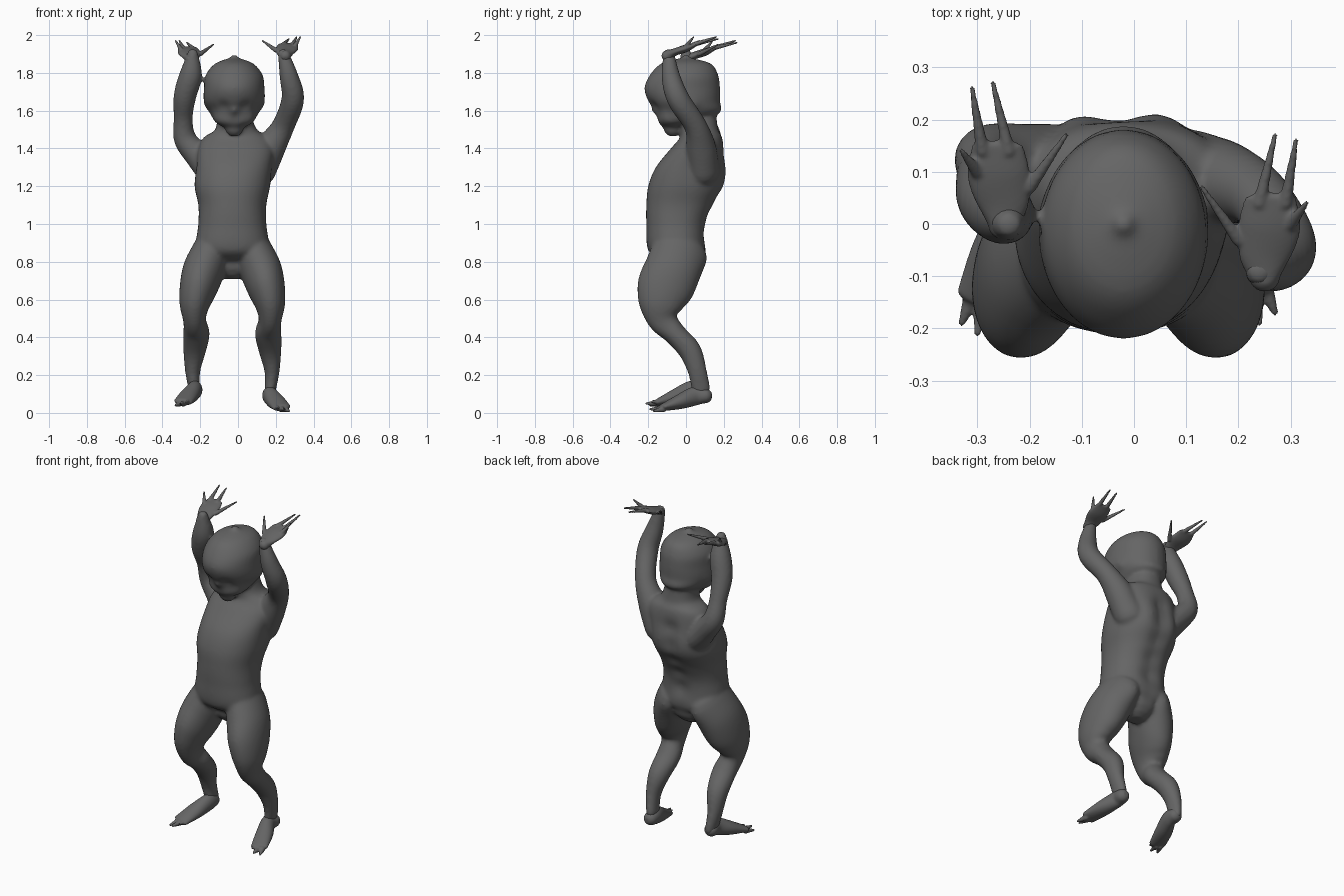
import bpy, bmesh, math
from mathutils import Vector

cube = bpy.data.objects.get("Cube")
if cube:
    bpy.data.objects.remove(cube)

GREY = (.13, .13, .13, 1)
skin = bpy.data.materials.new("dark grey skin")
skin.use_nodes = True
skin.diffuse_color = GREY
skin.node_tree.nodes["Principled BSDF"].inputs["Base Color"].default_value = GREY

SEGMENTS, STEPS = 40, 6
MIDDLE = -.03  # the body's own centre line, seen from the front


def spline(rows):
    """Smooth curve through rows of (x, y, z, half width, half depth)."""
    curve = []
    for index in range(len(rows) - 1):
        before, start, end = rows[max(index - 1, 0)], rows[index], rows[index + 1]
        after = rows[min(index + 2, len(rows) - 1)]
        for step in range(STEPS):
            t = step / STEPS
            curve.append([b + t / 2 * (c - a + t * (2 * a - 5 * b + 4 * c - d + t * (3 * b - 3 * c + d - a)))
                          for a, b, c, d in zip(before, start, end, after)])
    return curve + [list(rows[-1])]


def dome(ring, sign):
    """Shrinking rings that round off the end of a tube."""
    centre, along, across, depth, wide, deep = ring
    angles = [math.pi / 2 * part / 4 for part in (1, 2, 3)]
    return [(centre + along * sign * min(wide, deep) * math.sin(angle), along, across, depth,
             wide * math.cos(angle), deep * math.cos(angle)) for angle in angles]


def loft(bm, rows, flat=False, box=1):
    """Closed tube of oval rings; flat keeps the rings level, box squares them."""
    rows = spline(rows)
    points = [Vector(row[:3]) for row in rows]
    rings = []
    for index, row in enumerate(rows):
        following = points[min(index + 1, len(points) - 1)]
        along = (following - points[max(index - 1, 0)]).normalized()
        if flat:
            along = Vector((0, 0, 1))
        across = (Vector((1, 0, 0)) - along * along.x).normalized()
        rings.append((points[index], along, across, along.cross(across), row[3], row[4]))
    rings = dome(rings[0], -1)[::-1] + rings + dome(rings[-1], 1)

    def power(value):
        return math.copysign(abs(value) ** box, value)

    loops = []
    angles = [math.tau * k / SEGMENTS for k in range(SEGMENTS)]
    for centre, along, across, depth, wide, deep in rings:
        loops.append([bm.verts.new(centre + across * wide * power(math.cos(angle))
                                   + depth * deep * power(math.sin(angle))) for angle in angles])
    for low, high in zip(loops, loops[1:]):
        for k in range(SEGMENTS):
            n = (k + 1) % SEGMENTS
            bm.faces.new((low[k], low[n], high[n], high[k]))
    bm.faces.new(loops[0][::-1])
    bm.faces.new(loops[-1])


def place(rows, side, shift):
    """Mirror rows to one side and move them."""
    dx, dy, dz = shift
    return [(side * x + dx, y + dy, z + dz, *size) for x, y, z, *size in rows]


def push(bm, centre, radius, offset):
    """Soft sculpting stroke."""
    for vert in bm.verts:
        distance = (vert.co - Vector(centre)).length / radius
        if distance < 3:
            vert.co += Vector(offset) * math.exp(-distance * distance)


def finish(bm, name, voxel, smooth):
    """Turn the lofts into one soft fused object."""
    bmesh.ops.recalc_face_normals(bm, faces=bm.faces)
    mesh = bpy.data.meshes.new(name)
    bm.to_mesh(mesh)
    bm.free()
    mesh.materials.append(skin)
    mesh.shade_smooth()
    obj = bpy.data.objects.new(name, mesh)
    bpy.context.collection.objects.link(obj)
    fuse = obj.modifiers.new("fuse", 'REMESH')
    fuse.mode = 'VOXEL'
    fuse.voxel_size = voxel
    fuse.use_smooth_shade = True
    soften = obj.modifiers.new("soften", 'SMOOTH')
    soften.factor = .5
    soften.iterations = smooth


def extremity(name, sole, digits, thickness, side, shift):
    """Flat palm or sole with tapering fingers or toes."""
    bm = bmesh.new()
    loft(bm, place(sole, side, shift))
    for base, tip in digits:
        root = (*base, thickness, thickness)
        point = (*tip, thickness * .4, thickness * .4)
        loft(bm, place([root, point], side, shift))
    finish(bm, name, .005, 4)


body = bmesh.new()

# Torso and neck
torso = [(MIDDLE, -.02, .8, .1, .1), (MIDDLE, -.05, .86, .19, .15), (MIDDLE, -.05, 1, .18, .16),
         (MIDDLE, -.03, 1.1, .18, .18), (MIDDLE, 0, 1.2, .2, .2), (-.02, .02, 1.3, .2, .18),
         (-.01, .06, 1.4, .2, .14), (-.01, .08, 1.46, .17, .11), (-.01, .07, 1.5, .11, .1),
         (-.02, .06, 1.58, .09, .1)]
loft(body, torso, flat=True, box=.9)

# Head
FACE = -.02
head = [(FACE, -.07, 1.51, .05, .05), (FACE, -.05, 1.54, .1, .1), (FACE, .01, 1.59, .13, .17),
        (FACE, -.01, 1.65, .16, .19), (FACE, -.02, 1.72, .16, .2), (FACE, -.01, 1.79, .15, .18),
        (FACE, 0, 1.85, .1, .13), (FACE, 0, 1.88, .02, .02)]
loft(body, head, flat=True)

# Arms, each row ending in one radius
left_arm = [(.12, .09, 1.28, .08), (.17, .08, 1.4, .08), (.24, .05, 1.52, .06), (.29, -.04, 1.66, .06),
            (.27, -.08, 1.78, .05), (.24, -.09, 1.9, .03)]
right_arm = [(-.14, .09, 1.28, .08), (-.21, .12, 1.36, .07), (-.28, .13, 1.45, .06), (-.29, .1, 1.56, .05),
             (-.28, .05, 1.68, .06), (-.25, .02, 1.79, .06), (-.24, 0, 1.9, .03)]
for arm in (left_arm, right_arm):
    loft(body, [(*row, row[-1]) for row in arm])

# Legs
leg = [(.11, -.04, .86, .1, .14), (.15, -.07, .76, .11, .15), (.18, -.11, .66, .1, .15),
       (.2, -.13, .57, .08, .12), (.2, -.12, .49, .06, .08), (.19, -.06, .42, .07, .06),
       (.2, .02, .33, .06, .06), (.21, .06, .22, .04, .05), (.2, .08, .12, .03, .05)]
for side in (-1, 1):
    loft(body, place(leg, side, (MIDDLE, 0, 0)))

for side in (-1, 1):
    # Eye sockets, cheeks and ears
    push(body, (FACE + side * .06, -.18, 1.62), .03, (0, .02, 0))
    push(body, (FACE + side * .08, -.1, 1.57), .04, (side * .01, -.01, 0))
    push(body, (FACE + side * .16, .03, 1.62), .03, (side * .01, .01, 0))
    # Shoulder blades and buttocks
    push(body, (MIDDLE + side * .09, .19, 1.28), .08, (0, .02, 0))
    push(body, (MIDDLE + side * .09, .1, .8), .07, (0, .02, 0))
# Nose and mouth
push(body, (FACE, -.16, 1.6), .02, (0, -.02, 0))
push(body, (FACE, -.14, 1.55), .02, (0, .01, 0))
# Spine groove
for step in range(5):
    push(body, (MIDDLE, min(.1 + step * .04, .2), .95 + step / 10), .05, (0, -.02, 0))
finish(body, "body", .01, 8)

# Hands
palm = [(.25, -.1, 1.89, .03, .03), (.25, -.06, 1.91, .05, .02), (.26, 0, 1.93, .06, .02),
        (.26, .05, 1.95, .05, .01)]
fingers = [((.24, .04, 1.95), (.27, .17, 1.98)), ((.29, .04, 1.95), (.31, .16, 1.99)),
           ((.3, 0, 1.94), (.33, .04, 1.99)), ((.2, -.03, 1.92), (.13, .07, 1.97))]
extremity("left_hand", palm, fingers, .013, 1, (0, 0, 0))
extremity("right_hand", palm, fingers, .013, -1, (0, .1, -.02))

# Feet
sole = [(.2, .1, .09, .04, .04), (.2, .05, .09, .04, .05), (.23, -.03, .06, .05, .04), (.26, -.12, .03, .05, .02)]
toes = [((.28, -.12, .02), (.3, -.17, .01)), ((.26, -.13, .02), (.27, -.19, .02)),
        ((.23, -.11, .03), (.24, -.16, .03))]
extremity("left_foot", sole, toes, .017, 1, (MIDDLE, 0, 0))
extremity("right_foot", sole, toes, .017, -1, (MIDDLE, -.02, .03))
